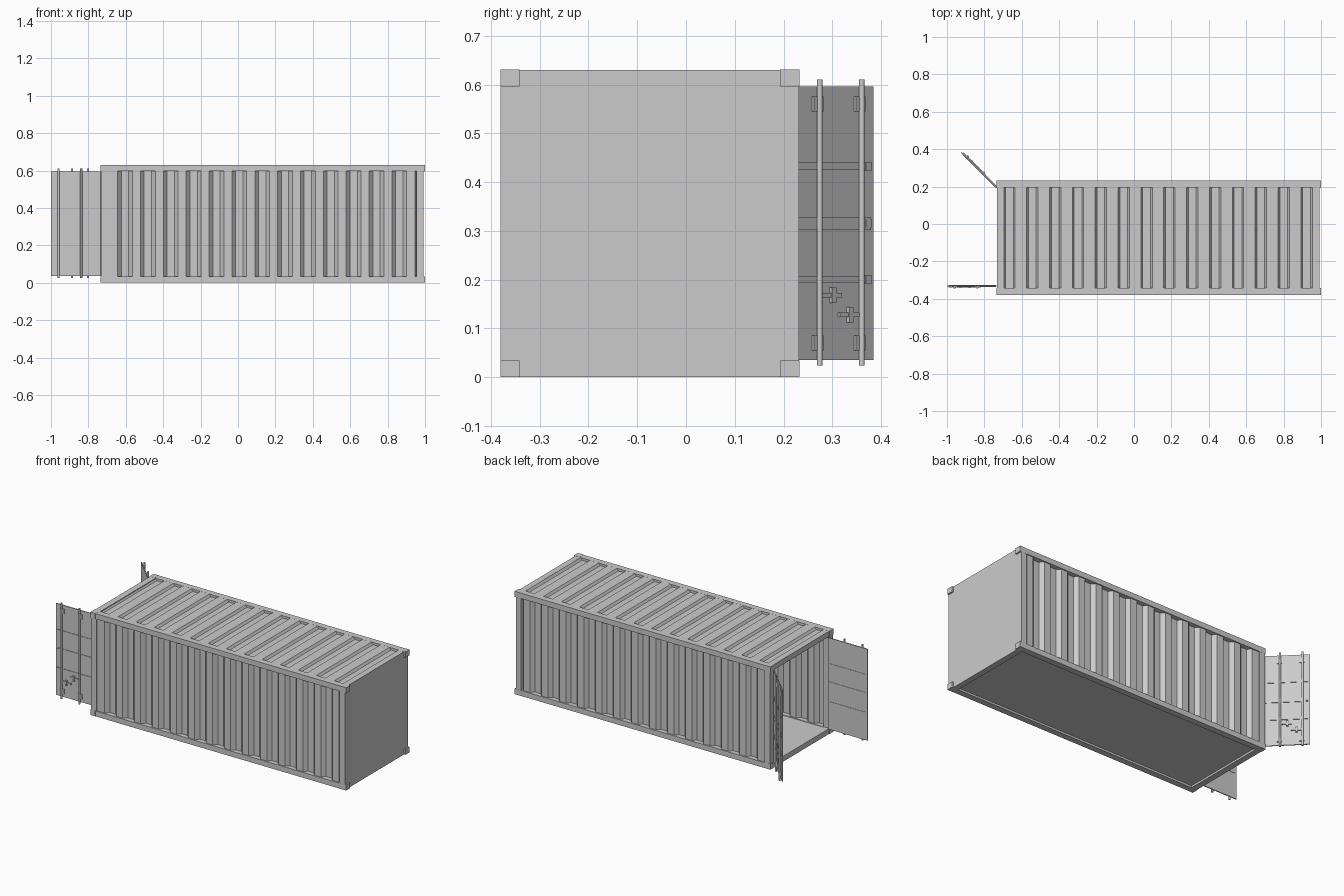
import bpy, bmesh, math
from mathutils import Matrix, Vector

if "Cube" in bpy.data.objects:
    bpy.data.objects.remove(bpy.data.objects["Cube"])

X0, X1 = -0.732, 0.991        # container body limits
Y0, Y1 = -0.38, 0.232
H = 0.63
RAIL_Y, RAIL_Z = 0.038, 0.033
PITCH, RIBS = 0.1222, 14


def finish(name, bm, matrix=None):
    if matrix:
        bm.transform(matrix)
    bmesh.ops.recalc_face_normals(bm, faces=bm.faces)
    me = bpy.data.meshes.new(name)
    bm.to_mesh(me)
    bm.free()
    ob = bpy.data.objects.new(name, me)
    bpy.context.collection.objects.link(ob)
    return ob


def add_box(bm, x, y, z):
    """Box spanning the (min, max) pairs x, y, z."""
    size = Vector((x[1] - x[0], y[1] - y[0], z[1] - z[0]))
    mid = Vector((sum(x) / 2, sum(y) / 2, sum(z) / 2))
    bmesh.ops.create_cube(bm, size=1, matrix=Matrix.Translation(mid) @ Matrix.Diagonal(size).to_4x4())


def boxes(name, items, matrix=None):
    bm = bmesh.new()
    for b in items:
        add_box(bm, *b)
    return finish(name, bm, matrix)


def corrugated(name, first, outer, inner, depth, to_point, a, b, start, end):
    """Pressed sheet: trapezoid grooves along x, swept from a to b."""
    prof = [(start, 0)]
    for i in range(RIBS):
        c = first + i * PITCH
        prof += [(c - outer / 2, 0), (c - inner / 2, depth), (c + inner / 2, depth), (c + outer / 2, 0)]
    prof.append((end, 0))
    bm = bmesh.new()
    rows = [[bm.verts.new(to_point(x, d, s)) for x, d in prof] for s in (a, b)]
    for i in range(len(prof) - 1):
        bm.faces.new((rows[0][i], rows[0][i + 1], rows[1][i + 1], rows[1][i]))
    ob = finish(name, bm)
    m = ob.modifiers.new("thickness", 'SOLIDIFY')
    m.thickness = 0.002
    m.offset = 0
    return ob


# Frame: long rails, posts and end cross members
ys = [(Y0, Y0 + RAIL_Y), (Y1 - RAIL_Y, Y1)]
zs = [(0, RAIL_Z), (H - RAIL_Z, H)]
xs = [(X0, X0 + 0.038), (X1 - 0.036, X1)]
mid_y, mid_z = (Y0 + RAIL_Y, Y1 - RAIL_Y), (RAIL_Z, H - RAIL_Z)
boxes("long_rails", [((X0, X1), y, z) for y in ys for z in zs])
boxes("corner_posts", [(x, y, mid_z) for x in xs for y in ys])
boxes("cross_members", [(x, mid_y, z) for x in xs for z in zs])

# Corner castings stand slightly proud of both ends
boxes("corner_castings", [(x, y, z)
      for x in ((X0 - 0.003, X0 + 0.03), (X1 - 0.03, 1.0))
      for y in ((Y0 - 0.0005, Y0 + 0.039), (Y1 - 0.039, Y1 + 0.0005))
      for z in ((0, 0.034), (H - 0.034, H + 0.0005))])

# Closed end and floor
boxes("end_wall", [((X1 - 0.012, X1), mid_y, mid_z)])
boxes("floor", [((X0 + 0.03, X1 - 0.01), mid_y, (0.012, 0.03))])

# Corrugated side walls and roof
left, right = X0 + 0.036, X1 - 0.034
for name, y, sgn in (("front_wall", Y0 + 0.008, 1), ("back_wall", Y1 - 0.008, -1)):
    wall = corrugated(name, -0.604, 0.08, 0.04, 0.022,
                      lambda x, d, s, y=y, k=sgn: (min(x, right), y + k * d, s),
                      RAIL_Z, H - RAIL_Z, left, right)
corrugated("roof", -0.666, 0.062, 0.042, 0.014,
           lambda x, d, s: (x, s, H - 0.0012 - d),
           Y0 + RAIL_Y, Y1 - RAIL_Y, left, right)


# Doors, local axes: x along the leaf, y outward, z up
def door(name, hinge, along, outward):
    m = Matrix.Identity(4)
    for col, v in enumerate((along, outward, (0, 0), hinge)):
        m[0][col], m[1][col] = v
    L = 0.265
    boxes(name + "_panel", [((0, L), (-0.003, 0.003), (0.035, 0.596))], m)
    # horizontal ribs
    boxes(name + "_ribs", [((0.004, 0.254), (-0.005, 0.006), z)
          for z in ((0.425, 0.44), (0.302, 0.308), (0.308, 0.328), (0.193, 0.207))], m)
    # locking rods with guide brackets
    bm = bmesh.new()
    for u in (0.103, 0.225):
        bmesh.ops.create_cone(bm, cap_ends=True, segments=12, radius1=0.006, radius2=0.006,
                              depth=0.586, matrix=Matrix.Translation((u, 0.009, 0.317)))
    rods = finish(name + "_lock_rods", bm, m)
    for p in rods.data.polygons:
        p.use_smooth = len(p.vertices) == 4
    boxes(name + "_rod_brackets", [((u - 0.014, u + 0.014), (0.002, 0.009), (z - 0.015, z + 0.015))
          for u in (0.1, 0.222) for z in (0.07, 0.56)], m)
    boxes(name + "_rib_stops", [((0.238, 0.256), (0.002, 0.008), (z - 0.008, z + 0.008))
          for z in (0.432, 0.315, 0.2)], m)
    # cross-shaped handles
    parts = []
    for u, z, lo, hi in ((0.143, 0.168, 0.105, 0.168), (0.193, 0.128, 0.162, 0.23)):
        parts += [((lo, hi), (0.003, 0.009), (z - 0.005, z + 0.005)),
                  ((u - 0.006, u + 0.006), (0.003, 0.011), (z - 0.016, z + 0.016))]
    boxes(name + "_handles", parts, m)


r = math.sqrt(0.5)
door("front_door", (-0.735, -0.331), (-1, 0), (0, -1))
door("back_door", (-0.735, 0.195), (-r, r), (r, r))
